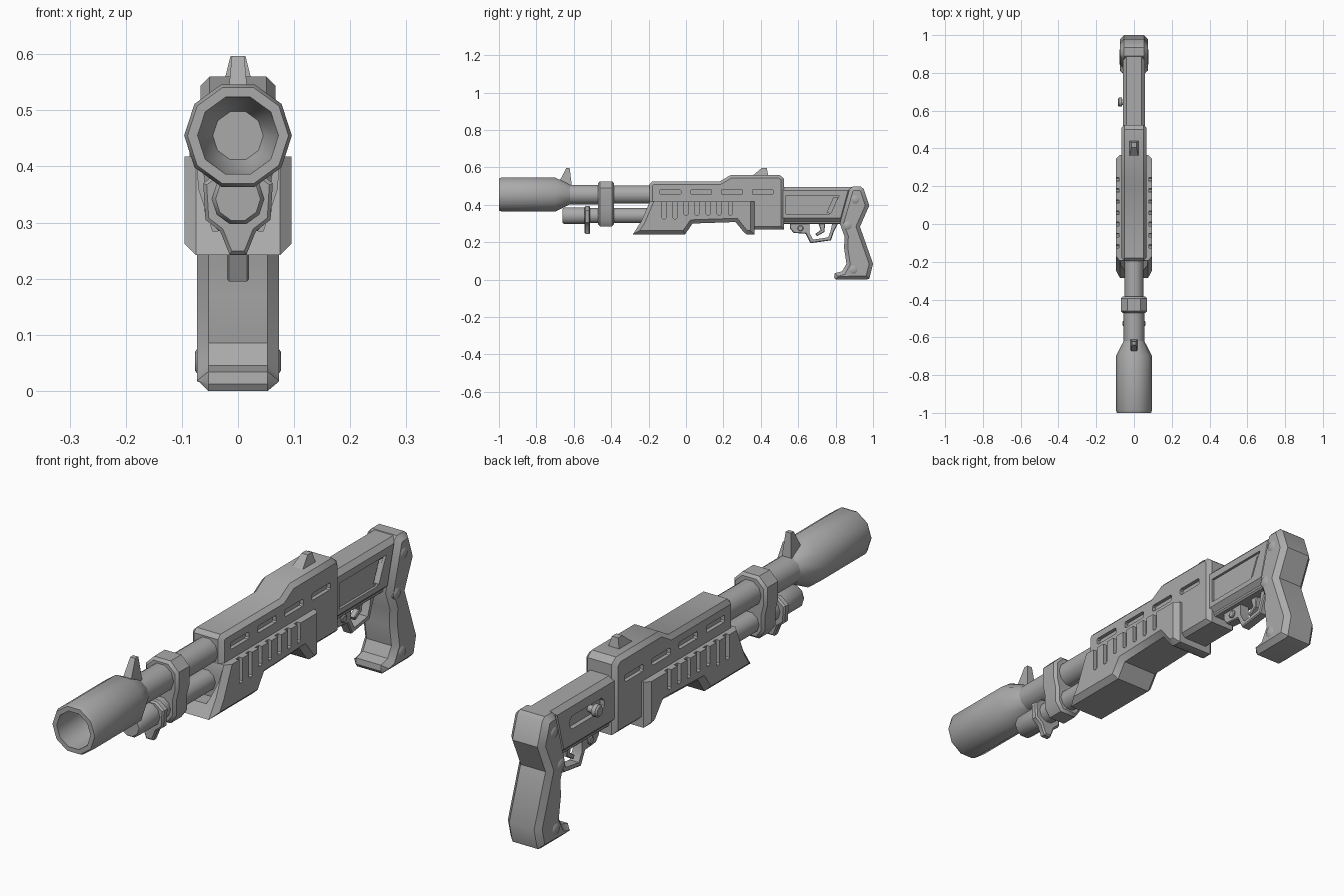
import bpy, bmesh
from math import radians, sin, cos, pi

cube = bpy.data.objects.get("Cube")
if cube:
    bpy.data.objects.remove(cube)

grey = bpy.data.materials.new("gunmetal grey")
grey.use_nodes = True
COLOR = (0.4, 0.4, 0.4, 1)
grey.diffuse_color = COLOR
grey.node_tree.nodes["Principled BSDF"].inputs["Base Color"].default_value = COLOR


def finish(name, bm):
    bmesh.ops.recalc_face_normals(bm, faces=bm.faces)
    mesh = bpy.data.meshes.new(name)
    bm.to_mesh(mesh)
    bm.free()
    mesh.materials.append(grey)
    ob = bpy.data.objects.new(name, mesh)
    bpy.context.collection.objects.link(ob)
    return ob


def prism(name, pts, lo, hi, chamfer=0, axis="x"):
    """Outline (y,z) extruded along x, or (x,z) along y; chamfered cap rims."""
    bm = bmesh.new()
    caps = []
    for d in (lo, hi):
        caps.append([bm.verts.new((d, a, b) if axis == "x" else (a, d, b)) for a, b in pts])
    faces = [bm.faces.new(c) for c in caps]
    n = len(pts)
    for i in range(n):
        j = (i + 1) % n
        bm.faces.new((caps[0][i], caps[0][j], caps[1][j], caps[1][i]))
    bmesh.ops.recalc_face_normals(bm, faces=bm.faces)
    if chamfer:
        rims = [e for f in faces for e in f.edges]
        bmesh.ops.bevel(bm, geom=rims, offset=chamfer, segments=1,
                        affect="EDGES", clamp_overlap=False)
    return finish(name, bm)


def lathe(name, profile, center, sides=10, axis="y"):
    """Closed turned shape from (distance, radius) pairs."""
    bm = bmesh.new()
    rings = []
    for d, r in profile:
        ring = []
        for i in range(sides):
            u, v = r * cos(2 * pi * i / sides), r * sin(2 * pi * i / sides)
            p = (u, d, v) if axis == "y" else (d, u, v)
            ring.append(bm.verts.new([p[k] + center[k] for k in range(3)]))
        rings.append(ring)
    for a, b in zip(rings, rings[1:]):
        for i in range(sides):
            j = (i + 1) % sides
            bm.faces.new((a[i], a[j], b[j], b[i]))
    bm.faces.new(rings[0])
    bm.faces.new(rings[-1])
    return finish(name, bm)


def cut(ob, cutter):
    bpy.context.view_layer.objects.active = ob
    mod = ob.modifiers.new("cut", "BOOLEAN")
    mod.operation = "DIFFERENCE"
    mod.solver = "EXACT"
    mod.object = cutter
    bpy.ops.object.modifier_apply(modifier=mod.name)
    bpy.data.objects.remove(cutter)


def slot(y0, y1, z0, z1, c):
    return [(y0 + c, z0), (y1 - c, z0), (y1, z0 + c), (y1, z1 - c),
            (y1 - c, z1), (y0 + c, z1), (y0, z1 - c), (y0, z0 + c)]


def mirrored(half):
    return half + [(-x, z) for x, z in reversed(half)]


# Barrels
BORE = (0, 0, 0.455)
TUBE = (0, 0, 0.342)
lathe("muzzle", [(-0.62, 0.055), (-0.70, 0.096), (-0.985, 0.096), (-1, 0.09),
                 (-1, 0.072), (-0.80, 0.07), (-0.74, 0.045)], BORE)
lathe("barrel", [(-0.66, 0.055), (-0.42, 0.055), (-0.42, 0.051), (-0.15, 0.051)], BORE)
lathe("magazine_tube", [(-0.58, 0.042), (-0.15, 0.042)], TUBE)
lathe("magazine_cap", [(-0.66, 0.026), (-0.66, 0.04), (-0.65, 0.047),
                       (-0.54, 0.047), (-0.54, 0.03)], TUBE)

# Clamp band and sling ring
prism("barrel_band", mirrored([(0.035, 0.525), (0.07, 0.49), (0.07, 0.42),
                               (0.06, 0.38), (0.06, 0.32), (0.035, 0.285)]),
      -0.47, -0.385, 0.01, "y")
prism("sling_ring", mirrored([(0.03, 0.395), (0.062, 0.37), (0.058, 0.305),
                              (0.032, 0.285), (0.015, 0.243)]),
      -0.542, -0.512, 0.006, "y")

# Sights, narrowing upward
for name, pts, w, limit in (
        ("front_sight", [(-0.69, 0.5), (-0.61, 0.5), (-0.622, 0.597), (-0.64, 0.597)], 0.02, 0.55),
        ("rear_sight", [(0.355, 0.555), (0.44, 0.555), (0.432, 0.597), (0.405, 0.597)], 0.024, 0.58)):
    sight = prism(name, pts, -w, w)
    for v in sight.data.vertices:
        if v.co.z > limit:
            v.co.x *= 0.55

# Receiver with four vent slots per side
receiver = prism("receiver", [(-0.195, 0.33), (-0.195, 0.51), (-0.18, 0.525), (0.18, 0.525),
                              (0.24, 0.56), (0.50, 0.56), (0.525, 0.54), (0.525, 0.268),
                              (0.30, 0.268), (0.25, 0.33)], -0.067, 0.067, 0.016)
for i in range(4):
    y = -0.14 + 0.165 * i
    for s in (-1, 1):
        cut(receiver, prism("slot", slot(y, y + 0.112, 0.455, 0.482, 0.005),
                            *sorted((s * 0.052, s * 0.1))))

# Pump handguard: square top edge, hollow front, grip grooves
pump = prism("pump_handguard", [(-0.175, 0.46), (-0.24, 0.31), (-0.285, 0.242), (-0.005, 0.242),
                                (0.035, 0.30), (0.265, 0.308), (0.31, 0.252), (0.325, 0.242),
                                (0.365, 0.242), (0.365, 0.46)], -0.095, 0.095, 0.02)
cut(pump, prism("top_trim", slot(-0.4, 0.5, 0.418, 0.6, 0.001), -0.2, 0.2))
cut(pump, prism("front_hollow", mirrored([(0.075, 0.45), (0.07, 0.36), (0.045, 0.285)]),
                -0.4, -0.197, 0, "y"))
for i in range(7):
    y = -0.118 + 0.059 * i
    low = 0.325 if i < 2 else 0.345
    for s in (-1, 1):
        cut(pump, prism("groove", slot(y - 0.01, y + 0.01, low, 0.43, 0.005),
                        *sorted((s * 0.08, s * 0.12))))

# Rear frame: panel on one side, bolt slot on the other
frame = prism("rear_frame", [(0.5, 0.495), (0.89, 0.495), (0.84, 0.312), (0.5, 0.312)],
              -0.058, 0.058, 0.018)
cut(frame, prism("panel", [(0.535, 0.45), (0.82, 0.45), (0.765, 0.35), (0.535, 0.35)], 0.048, 0.1))
cut(frame, prism("panel_notch", [(0.79, 0.44), (0.812, 0.44), (0.775, 0.355), (0.755, 0.36)],
                 0.036, 0.1))
cut(frame, prism("bolt_slot", slot(0.58, 0.79, 0.39, 0.44, 0.015), -0.1, -0.04))
prism("lower_rail", [(0.5, 0.32), (0.84, 0.32), (0.83, 0.298), (0.5, 0.298)], -0.04, 0.04, 0.006)
lathe("bolt_handle", [(-0.03, 0.014), (-0.064, 0.014), (-0.064, 0.024), (-0.08, 0.024),
                      (-0.086, 0.018)], (0, 0.645, 0.415), 10, "x")

# Trigger and guard
guard = prism("trigger_guard", [(0.555, 0.305), (0.815, 0.305), (0.79, 0.255), (0.775, 0.21),
                                (0.665, 0.195), (0.64, 0.245), (0.575, 0.25), (0.555, 0.275)],
              -0.02, 0.02, 0.004)
cut(guard, prism("guard_hole", [(0.66, 0.34), (0.79, 0.34), (0.773, 0.26), (0.76, 0.226),
                                (0.68, 0.214), (0.66, 0.25)], -0.1, 0.1))
prism("trigger", [(0.705, 0.31), (0.745, 0.31), (0.74, 0.255), (0.70, 0.232),
                  (0.692, 0.245), (0.72, 0.265)], -0.012, 0.012, 0.003)
for s in (-1, 1):
    lathe("guard_pin", [(s * 0.01, 0.016), (s * 0.024, 0.016), (s * 0.027, 0.012)],
          (0, 0.612, 0.275), 10, "x")

# Pistol grip with flared toe and screws
prism("grip", [(0.875, 0.485), (0.89, 0.497), (0.935, 0.497), (0.95, 0.485), (0.98, 0.396),
               (0.93, 0.283), (1.0, 0.085), (0.98, 0.005), (0.965, 0), (0.80, 0),
               (0.792, 0.012), (0.795, 0.034), (0.835, 0.045), (0.858, 0.085), (0.845, 0.17),
               (0.848, 0.23), (0.822, 0.30)], -0.073, 0.073, 0.02)
for y, z in ((0.905, 0.428), (0.863, 0.289), (0.895, 0.053)):
    for s in (-1, 1):
        lathe("grip_screw", [(s * 0.05, 0.022), (s * 0.073, 0.022), (s * 0.077, 0.016)],
              (0, y, z), 12, "x")

# Shading
bpy.ops.object.select_all(action="DESELECT")
for ob in bpy.context.collection.objects:
    if ob.type == "MESH":
        ob.select_set(True)
        bpy.context.view_layer.objects.active = ob
bpy.ops.object.shade_smooth_by_angle(angle=radians(38))
